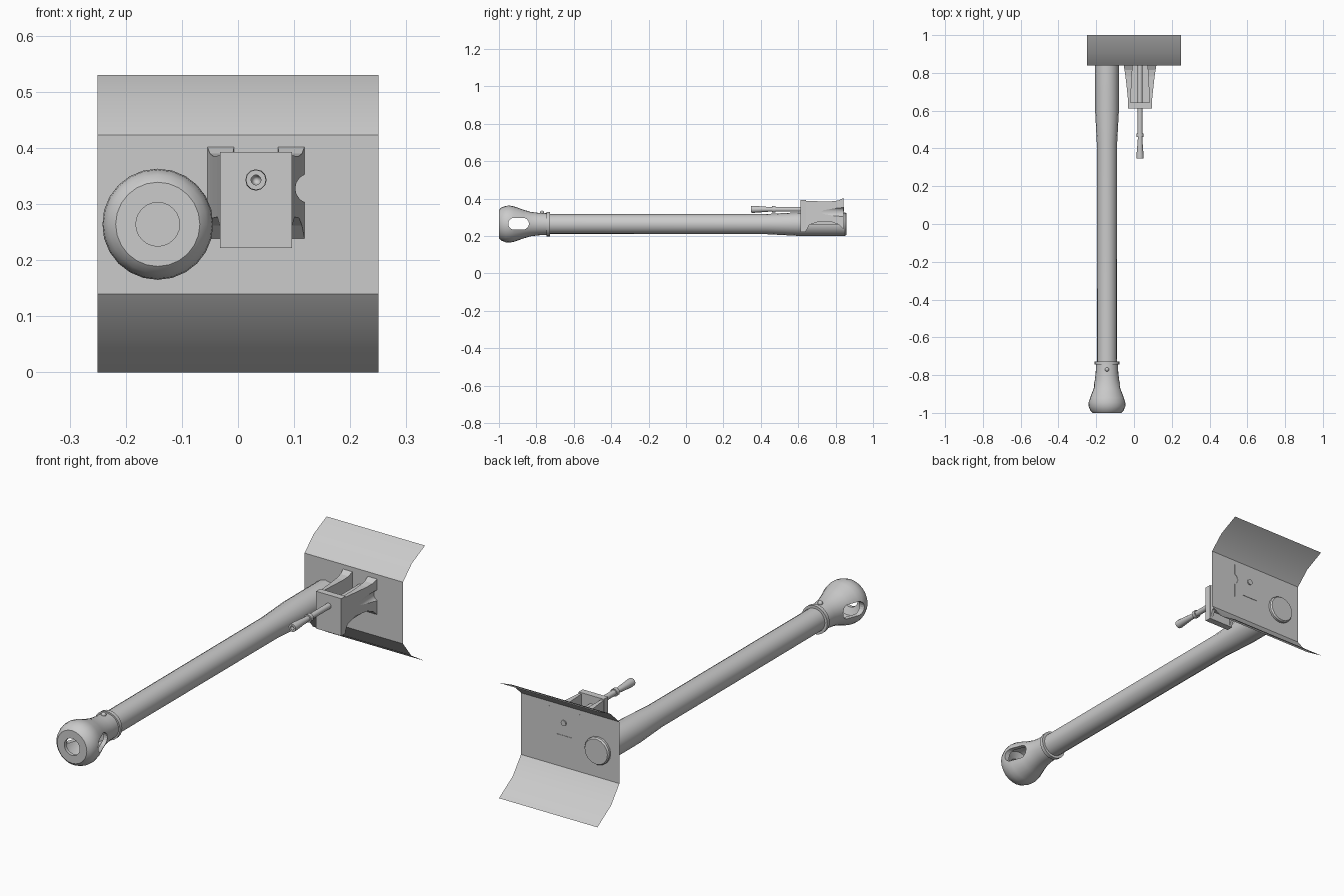
import bpy, bmesh, math
from mathutils import Vector

if "Cube" in bpy.data.objects:
    bpy.data.objects.remove(bpy.data.objects["Cube"])

grey = bpy.data.materials.new("plain grey")
grey.diffuse_color = (0.6, 0.6, 0.6, 1)
grey.use_nodes = True
grey.node_tree.nodes["Principled BSDF"].inputs["Base Color"].default_value = grey.diffuse_color


def make(name, bm, smooth=True, recalc=True):
    if recalc:
        bmesh.ops.recalc_face_normals(bm, faces=bm.faces)
    me = bpy.data.meshes.new(name)
    bm.to_mesh(me)
    bm.free()
    ob = bpy.data.objects.new(name, me)
    bpy.context.collection.objects.link(ob)
    me.materials.append(grey)
    if smooth:
        bpy.ops.object.select_all(action='DESELECT')
        ob.select_set(True)
        bpy.context.view_layer.objects.active = ob
        bpy.ops.object.shade_smooth_by_angle(angle=math.radians(32))
    return ob


def lathe(name, x, z, profile, sides):
    """Revolve (y, radius) points about an axis along y; zero radius closes an end."""
    bm = bmesh.new()
    rings = []
    for y, r in profile:
        n = 1 if r == 0 else sides
        rings.append([bm.verts.new((x + r * math.sin(2 * math.pi * i / sides), y,
                                    z + r * math.cos(2 * math.pi * i / sides)))
                      for i in range(n)])
    for a, b in zip(rings, rings[1:]):
        for i in range(sides):
            j = (i + 1) % sides
            loop = [a[i % len(a)], a[j % len(a)], b[j % len(b)], b[i % len(b)]]
            bm.faces.new(list(dict.fromkeys(loop)))
    return make(name, bm)


def loft(name, sections, smooth=False):
    """Skin closed sections of equal point count and cap both ends."""
    bm = bmesh.new()
    rings = [[bm.verts.new(p) for p in s] for s in sections]
    n = len(rings[0])
    for a, b in zip(rings, rings[1:]):
        for i in range(n):
            j = (i + 1) % n
            bm.faces.new((a[i], a[j], b[j], b[i]))
    bm.faces.new(rings[0])
    bm.faces.new(rings[-1])
    return make(name, bm, smooth)


def rect(x0, x1, y, z0, z1):
    return [(x0, y, z0), (x1, y, z0), (x1, y, z1), (x0, y, z1)]


def cut(ob, cutter):
    mod = ob.modifiers.new("cut", 'BOOLEAN')
    mod.object = cutter
    mod.solver = 'EXACT'
    cutter.hide_render = True
    cutter.hide_viewport = True


# Bent shield sheet, no thickness
bm = bmesh.new()
profile = [(1.0, 0), (0.9, 0.063), (0.84, 0.14), (0.84, 0.423), (0.905, 0.485), (1.0, 0.53)]
rows = [[bm.verts.new((x, y, z)) for x in (-0.25, 0.25)] for y, z in profile]
for a, b in zip(rows, rows[1:]):
    bm.faces.new((a[0], a[1], b[1], b[0]))
make("shield", bm, recalc=False)

# Main barrel with a thicker breech
BX, BZ = -0.143, 0.264
lathe("barrel", BX, BZ, [(-0.80, 0), (-0.80, 0.053), (0.43, 0.054), (0.60, 0.063),
                         (0.85, 0.063), (0.857, 0.058), (0.857, 0)], 16)

# Hollow bulbous muzzle brake with collar
brake = lathe("muzzle_brake", BX, BZ, [
    (-0.82, 0), (-0.82, 0.042), (-0.87, 0.058), (-0.93, 0.078), (-0.97, 0.070),
    (-0.985, 0.039), (-1.0, 0.039), (-1.0, 0.075), (-0.988, 0.088), (-0.965, 0.097),
    (-0.945, 0.099), (-0.92, 0.095), (-0.87, 0.077), (-0.83, 0.065), (-0.79, 0.060),
    (-0.745, 0.058), (-0.745, 0.065), (-0.728, 0.065), (-0.728, 0)], 24)

# Rounded window through both sides of the brake
slot = []
for i in range(20):
    a = 2 * math.pi * (i + 0.5) / 20
    side = 0.023 if math.cos(a) > 0 else -0.023
    slot.append((-0.895 + side + 0.032 * math.cos(a), BZ + 0.002 + 0.032 * math.sin(a)))
cut(brake, loft("window_cutter", [[(BX + dx, y, z) for y, z in slot] for dx in (-0.2, 0.2)]))

# Small stud on top of the brake
bm = bmesh.new()
bmesh.ops.create_uvsphere(bm, u_segments=12, v_segments=8, radius=0.011)
bmesh.ops.translate(bm, verts=bm.verts, vec=Vector((BX, -0.77, BZ + 0.061)))
make("stud", bm)

# Secondary gun mount: front block, floor and two flaring side walls
MX, MZ = 0.032, 0.343
loft("mount_front", [rect(MX - 0.064, MX + 0.064, y, 0.222, 0.393) for y in (0.612, 0.642)])
loft("mount_floor", [rect(MX - 0.056, MX + 0.056, y, 0.262, 0.285) for y in (0.64, 0.842)])

stations = [  # y, inner, outer, bottom, top
    (0.64, 0.050, 0.062, 0.224, 0.387), (0.66, 0.049, 0.064, 0.260, 0.387),
    (0.71, 0.047, 0.069, 0.277, 0.386), (0.78, 0.043, 0.077, 0.275, 0.386),
    (0.815, 0.041, 0.082, 0.262, 0.390), (0.842, 0.039, 0.087, 0.237, 0.403)]
for side, label in ((-1, "left"), (1, "right")):
    wall = loft("mount_wall_" + label,
                [rect(MX + side * i, MX + side * o, y, b, t) for y, i, o, b, t in stations])
    if side == 1:
        # Round notch along the outer face
        cut(wall, lathe("notch_cutter", MX + 0.097, 0.328,
                        [(0.70, 0), (0.70, 0.027), (0.9, 0.027), (0.9, 0)], 16))

# Slim secondary gun with a flared, hollow muzzle and ring
lathe("small_gun", MX, MZ, [
    (0.42, 0), (0.38, 0.009), (0.347, 0.009), (0.347, 0.018), (0.36, 0.019), (0.45, 0.012),
    (0.46, 0.012), (0.46, 0.018), (0.478, 0.018), (0.478, 0.013), (0.845, 0.013),
    (0.845, 0)], 12)
